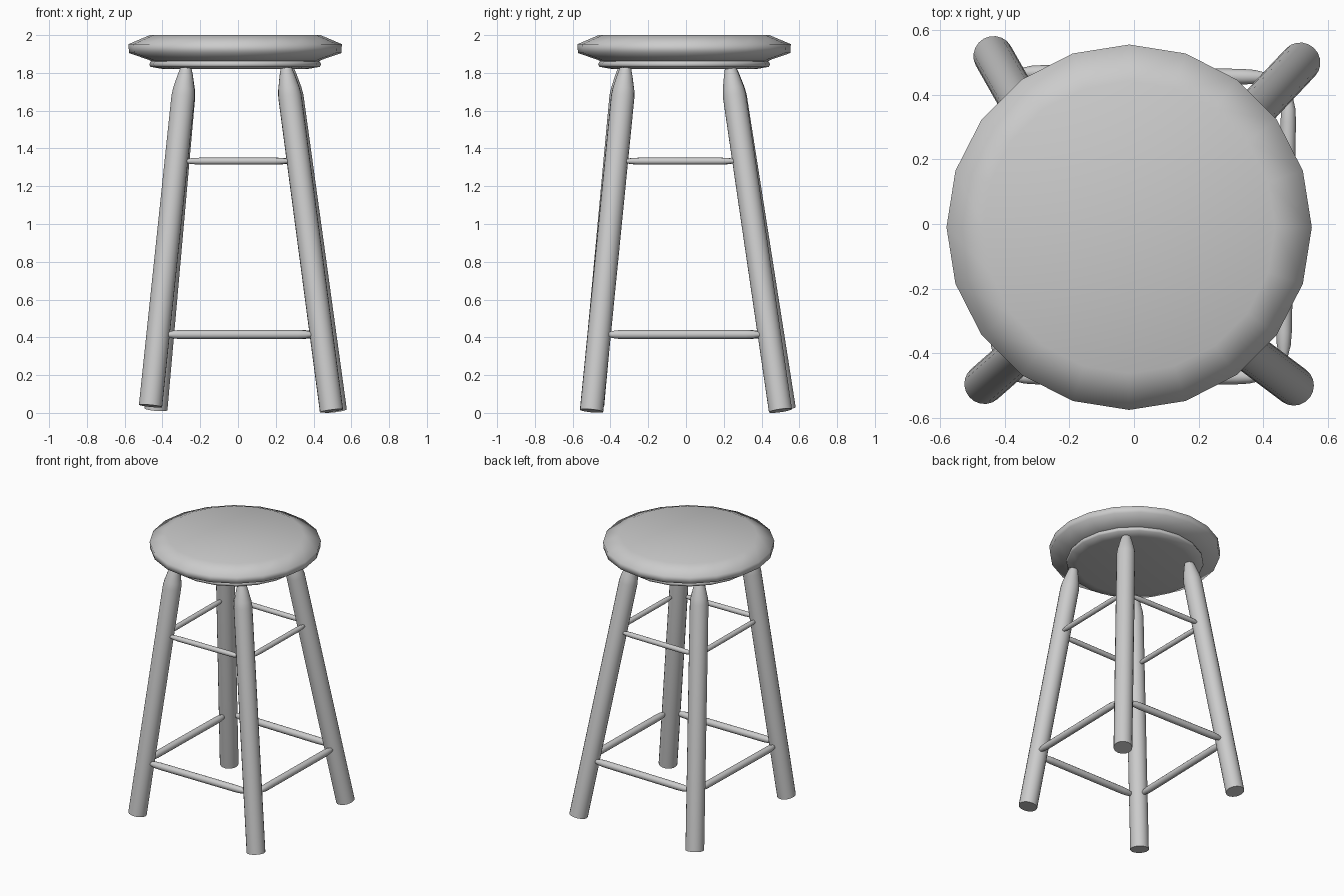
import bpy, bmesh, math
from mathutils import Vector

if "Cube" in bpy.data.objects:
    bpy.data.objects.remove(bpy.data.objects["Cube"])


def turned(name, start, end, profile, sides, angle=60):
    """Lathe a (distance, radius) profile along the axis start -> end, capped."""
    start, end = Vector(start), Vector(end)
    rot = (end - start).to_track_quat('Z', 'Y')
    bm = bmesh.new()
    rings = []
    for d, r in profile:
        ring = []
        for i in range(sides):
            a = 2 * math.pi * i / sides
            p = Vector((r * math.cos(a), r * math.sin(a), d))
            ring.append(bm.verts.new(start + rot @ p))
        rings.append(ring)
    for lo, hi in zip(rings, rings[1:]):
        for i in range(sides):
            j = (i + 1) % sides
            bm.faces.new((lo[i], lo[j], hi[j], hi[i]))
    bm.faces.new(rings[0][::-1])
    bm.faces.new(rings[-1])
    mesh = bpy.data.meshes.new(name)
    bm.to_mesh(mesh)
    bm.free()
    ob = bpy.data.objects.new(name, mesh)
    bpy.context.collection.objects.link(ob)
    bpy.ops.object.select_all(action='DESELECT')
    ob.select_set(True)
    bpy.context.view_layer.objects.active = ob
    bpy.ops.object.shade_smooth_by_angle(angle=math.radians(angle))
    return ob


# Seat cushion and the smaller disc beneath it
C = (-0.015, -0.01)
turned("seat", (*C, 1.86), (*C, 2.0),
       [(0, 0.44), (0.01, 0.46), (0.045, 0.562), (0.092, 0.565),
        (0.14, 0.452)], 20, 75)
turned("seat_base", (*C, 1.82), (*C, 1.87),
       [(0, 0.38), (0.012, 0.448), (0.025, 0.455), (0.04, 0.448),
        (0.05, 0.42)], 20, 75)

# Splayed legs, each slightly different: foot centre and tip centre
legs = {
    "front_left": ((-0.463, -0.495, 0.037), (-0.275, -0.33, 1.825)),
    "front_right": ((0.495, -0.50, 0.011), (0.255, -0.32, 1.825)),
    "back_right": ((0.515, 0.50, 0.012), (0.265, 0.235, 1.825)),
    "back_left": ((-0.435, 0.52, 0.02), (-0.275, 0.237, 1.825)),
}
for name, (foot, tip) in legs.items():
    n = (Vector(tip) - Vector(foot)).length
    turned(name + "_leg", foot, tip,
           [(0, 0.062), (n - 0.15, 0.062), (n - 0.11, 0.057),
            (n - 0.04, 0.041), (n, 0.030)], 20)


# Two tiers of rungs with tapered ends, joining neighbouring legs
def leg_point(leg, z):
    foot, tip = map(Vector, legs[leg])
    return foot.lerp(tip, (z - foot.z) / (tip.z - foot.z))


sides = {
    "front": ("front_left", "front_right", (0, -0.012)),
    "right": ("front_right", "back_right", (0.02, 0)),
    "back": ("back_right", "back_left", (0, 0.012)),
    "left": ("back_left", "front_left", (0, 0)),
}
for tier, z, r in (("lower", 0.415, 0.024), ("upper", 1.333, 0.018)):
    for side, (a, b, off) in sides.items():
        shift = Vector((*off, 0))
        p, q = leg_point(a, z) + shift, leg_point(b, z) + shift
        step = (q - p).normalized() * 0.045
        p, q = p + step, q - step
        n = (q - p).length
        turned(f"{side}_{tier}_rung", p, q,
               [(0, r * 0.5), (0.04, r * 0.9), (0.08, r), (n - 0.08, r),
                (n - 0.04, r * 0.9), (n, r * 0.5)], 12)
